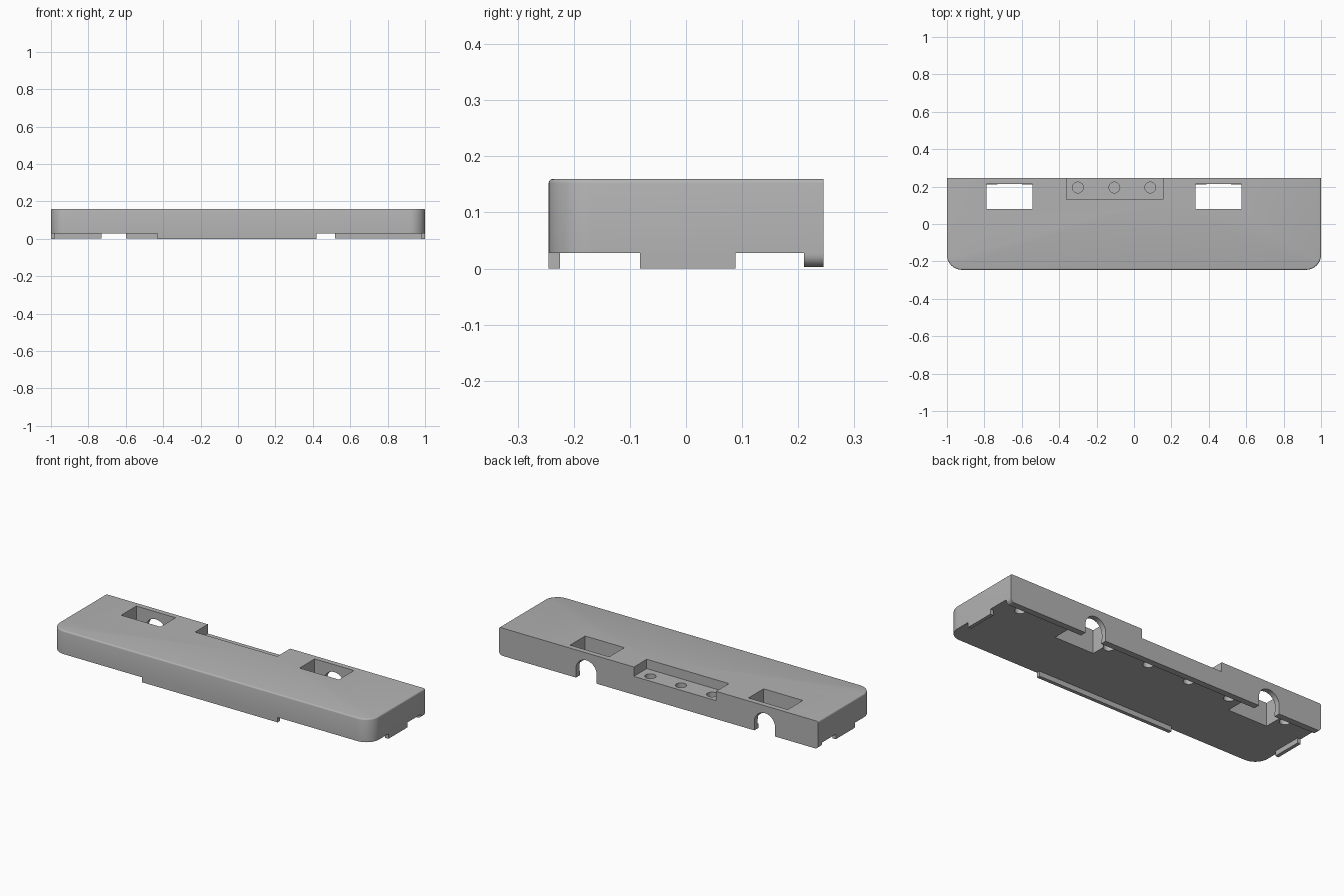
import bpy, bmesh
from math import sin, cos, pi
from mathutils import Vector

cube = bpy.data.objects.get("Cube")
if cube:
    bpy.data.objects.remove(cube, do_unlink=True)

gray = bpy.data.materials.new("mid gray")
gray.use_nodes = True
gray.diffuse_color = (0.45, 0.45, 0.45, 1)
gray.node_tree.nodes["Principled BSDF"].inputs["Base Color"].default_value = (0.45, 0.45, 0.45, 1)

FRONT, BACK = -0.245, 0.245
UNDER, TOP = 0.028, 0.16


def arc(cx, cy, r, start, end, steps):
    angles = [start + (end - start) * i / steps for i in range(steps + 1)]
    return [(cx + r * cos(a), cy + r * sin(a)) for a in angles]


def prism(name, outline, low, high, axis="z"):
    """Extrude a flat outline (xy along z, or xz along y)."""
    bm = bmesh.new()
    place = (lambda p: (p[0], p[1], low)) if axis == "z" else (lambda p: (p[0], low, p[1]))
    face = bm.faces.new([bm.verts.new(place(p)) for p in outline])
    moved = bmesh.ops.extrude_face_region(bm, geom=[face])["geom"]
    shift = Vector((0, 0, high - low)) if axis == "z" else Vector((0, high - low, 0))
    bmesh.ops.translate(bm, vec=shift, verts=[v for v in moved if isinstance(v, bmesh.types.BMVert)])
    bmesh.ops.recalc_face_normals(bm, faces=bm.faces)
    mesh = bpy.data.meshes.new(name)
    bm.to_mesh(mesh)
    bm.free()
    mesh.materials.append(gray)
    obj = bpy.data.objects.new(name, mesh)
    bpy.context.collection.objects.link(obj)
    return obj


def box(name, x0, x1, y0, y1, z0, z1):
    return prism(name, [(x0, y0), (x1, y0), (x1, y1), (x0, y1)], z0, z1)


def cut(target, cutter):
    mod = target.modifiers.new("cut", "BOOLEAN")
    mod.operation, mod.solver, mod.object = "DIFFERENCE", "EXACT", cutter
    apply_all(target)
    bpy.data.objects.remove(cutter, do_unlink=True)


def apply_all(obj):
    bpy.context.view_layer.update()
    graph = bpy.context.evaluated_depsgraph_get()
    mesh = bpy.data.meshes.new_from_object(obj.evaluated_get(graph))
    obj.modifiers.clear()
    obj.data = mesh


# Main body: rounded front corners and a softened top rim, sharp at the back
r = 0.08
outline = [(1, BACK), (-1, BACK)]
outline += arc(-1 + r, FRONT + r, r, pi, 1.5 * pi, 12)
outline += arc(1 - r, FRONT + r, r, 1.5 * pi, 2 * pi, 12)
body = prism("body", outline, UNDER, TOP)
bm = bmesh.new()
bm.from_mesh(body.data)
rim = [e for e in bm.edges if all(v.co.z > TOP - 0.001 for v in e.verts)
       and not all(v.co.y > BACK - 0.001 for v in e.verts)]
bmesh.ops.bevel(bm, geom=rim, offset=0.008, segments=3, profile=0.5, affect="EDGES")
bm.to_mesh(body.data)
bm.free()

# Two through windows, each with an arched cable slot out of the back
slots = (-0.665, 0.453)
half_slot = 0.065
for x in slots:
    cut(body, box("window_cutter", x - 0.123, x + 0.123, 0.08, 0.215, -0.1, 0.3))
    arch = [(x - half_slot, -0.1), (x + half_slot, -0.1)] + arc(x, 0.053, half_slot, 0, pi, 24)
    cut(body, prism("arch_cutter", arch, 0.2, 0.3, "y"))

# Open recess at the back of the top, with three blind holes
cut(body, box("recess_cutter", -0.36, 0.155, 0.13, 0.3, 0.107, 0.3))
for x in (-0.3, -0.105, 0.087):
    cut(body, prism("hole_cutter", arc(x, 0.195, 0.029, 0, 2 * pi, 24)[:-1], 0.075, 0.13))

# Row of blind holes in the underside
for x in (0.877, 0.305, 0.05, -0.21, -0.47, -0.83):
    cut(body, prism("hole_cutter", arc(x, 0.17, 0.028, 0, 2 * pi, 24)[:-1], -0.05, 0.06))

# Locating tabs under the front and both ends
box("front_tab", -0.43, 0.42, FRONT, -0.225, 0, UNDER)
for side, name in ((-1, "right_tab"), (1, "left_tab")):
    a, b = sorted((side, side * 0.98))
    box(name, a, b, -0.082, 0.088, 0, UNDER)

# Back lip in three runs between the slots, rounded at the outer ends
base, e = 0.003, 0.022
right_end = [(-1, UNDER)] + arc(-1 + e, base + e, e, pi, 1.5 * pi, 8)
left_end = arc(1 - e, base + e, e, 1.5 * pi, 2 * pi, 8) + [(1, UNDER)]
a, b = slots
prism("back_lip_right", right_end + [(a - half_slot, base), (a - half_slot, UNDER)], 0.21, BACK, "y")
box("back_lip_middle", a + half_slot, b - half_slot, 0.21, BACK, base, UNDER)
prism("back_lip_left", [(b + half_slot, UNDER), (b + half_slot, base)] + left_end, 0.21, BACK, "y")

# Smooth the curved faces and keep the edges crisp
bpy.ops.object.select_all(action="DESELECT")
for obj in bpy.context.collection.objects:
    if obj.type == "MESH" and gray.name in obj.data.materials:
        obj.select_set(True)
        bpy.context.view_layer.objects.active = obj
bpy.ops.object.shade_smooth_by_angle(angle=0.6)
